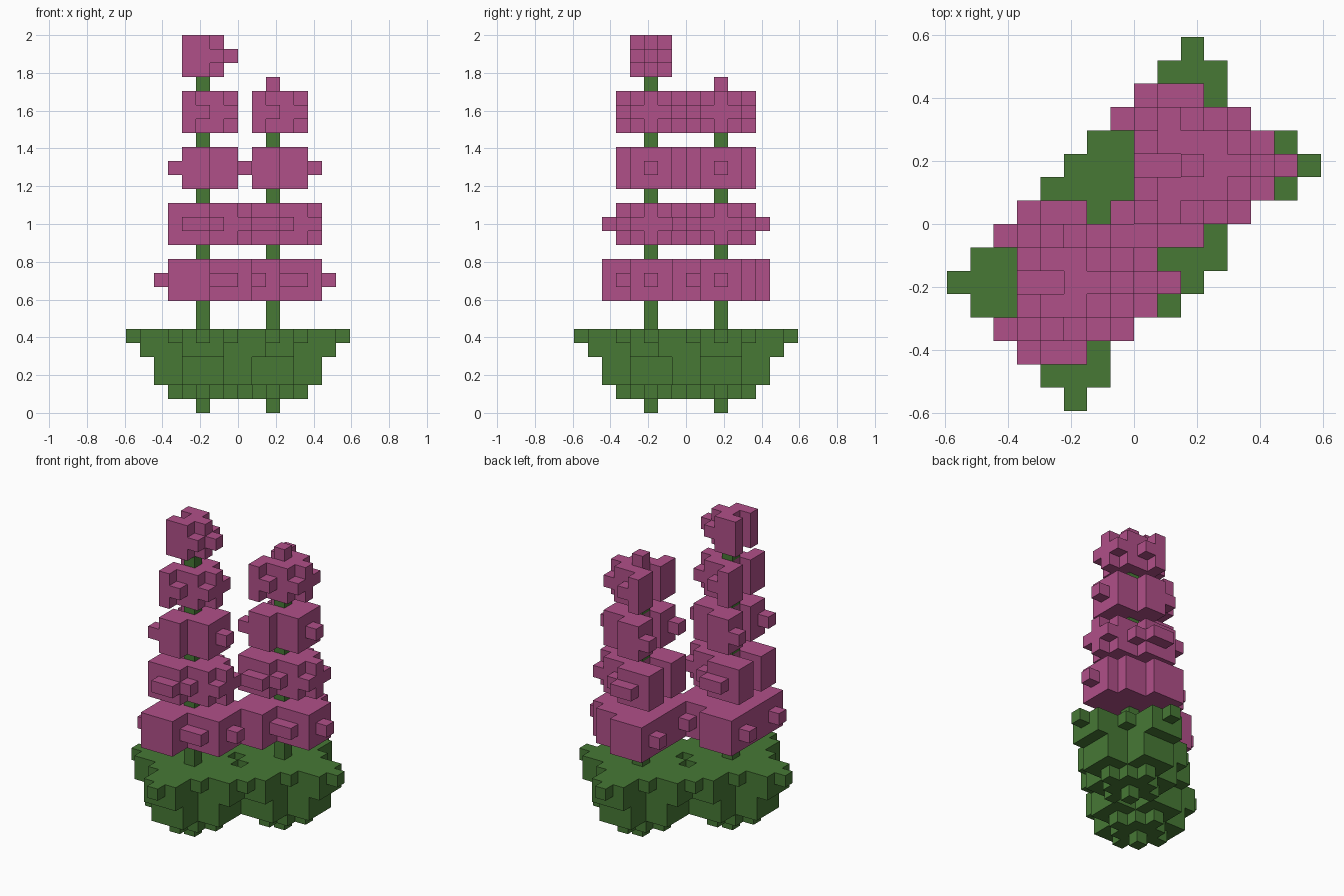
import bpy, bmesh
from mathutils import Vector

cube = bpy.data.objects.get("Cube")
if cube:
    bpy.data.objects.remove(cube, do_unlink=True)

S = 2 / 27                      # edge of one block
TALL, SHORT = (5, 5), (10, 10)  # grid cell of each stem
PLANTS = (TALL, SHORT)


def material(name, rgb):
    mat = bpy.data.materials.new(name)
    mat.use_nodes = True
    mat.diffuse_color = (*rgb, 1)
    bsdf = next(n for n in mat.node_tree.nodes if n.type == 'BSDF_PRINCIPLED')
    bsdf.inputs["Base Color"].default_value = (*rgb, 1)
    bsdf.inputs["Roughness"].default_value = 0.9
    return mat


GREEN = material("leaf green", (0.063, 0.19, 0.036))
PINK = material("blossom pink", (0.434, 0.08, 0.25))


def box(x, y, z):
    """All cells in three inclusive ranges."""
    return {(i, j, k) for i in range(x[0], x[1] + 1)
            for j in range(y[0], y[1] + 1) for k in range(z[0], z[1] + 1)}


def mirror_y(cells):
    return cells | {(i, -j, k) for i, j, k in cells}


def four_way(cells):
    cells = mirror_y(cells)
    cells = cells | {(-i, j, k) for i, j, k in cells}
    return cells | {(j, i, k) for i, j, k in cells}


def place(cells, plants=PLANTS, lift=0):
    return {(i + px, j + py, k + lift) for px, py in plants for i, j, k in cells}


def build(name, cells, mat):
    """Make the outer skin of a set of block cells."""
    bm = bmesh.new()
    verts = {}

    def corner(p):
        if p not in verts:
            verts[p] = bm.verts.new(((p[0] - 8) * S, (p[1] - 8) * S, p[2] * S))
        return verts[p]

    for c in sorted(cells):
        for axis in range(3):
            u, v = (axis + 1) % 3, (axis + 2) % 3
            for side in (0, 1):
                n = list(c)
                n[axis] += 2 * side - 1
                if tuple(n) in cells:
                    continue
                ring = []
                for a, b in ((0, 0), (1, 0), (1, 1), (0, 1)):
                    p = list(c)
                    p[axis] += side
                    p[u] += a
                    p[v] += b
                    ring.append(corner(tuple(p)))
                bm.faces.new(ring if side else ring[::-1])
    bmesh.ops.dissolve_limit(bm, angle_limit=0.01, verts=bm.verts[:], edges=bm.edges[:])
    mesh = bpy.data.meshes.new(name)
    bm.to_mesh(mesh)
    bm.free()
    mesh.materials.append(mat)
    obj = bpy.data.objects.new(name, mesh)
    bpy.context.collection.objects.link(obj)
    return obj


# Leafy base: flaring cross shapes with pointed tips
leaves = {(0, 0, 0)}
leaves |= {c for c in box((-2, 2), (-2, 2), (1, 1)) if abs(c[0]) + abs(c[1]) < 3}
leaves |= four_way(box((-3, 3), (-1, 1), (2, 3)) | box((-4, 4), (-1, 1), (4, 5))
                   | {(5, 0, 5), (2, 2, 5)})
build("leaf_base", place(leaves), GREEN)

# Stems showing between the blossoms
for name, plant, top in (("tall_stem", TALL, 23), ("short_stem", SHORT, 19)):
    gaps = {(0, 0, k) for k in (6, 7, 11, 15, 19, 23) if k <= top}
    build(name, place(gaps, (plant,)), GREEN)

FULL, MID = (0, 2), (1, 1)

# Widest blossom: thick lobes with small side buds
tier_1 = mirror_y(box((-2, 0), (-3, -2), FULL) | box((-2, 3), (-1, 0), FULL)
                  | box((-3, -3), (-2, -2), MID) | box((1, 2), (-2, -2), MID)
                  | box((4, 4), (0, 0), MID))
tier_1 |= box((1, 2), (2, 2), FULL)

# Second blossom: long front and back buds, notched on one side
tier_2 = mirror_y(box((-2, 0), (-2, -1), FULL) | box((0, 2), (-1, 0), FULL)
                  | box((-1, 0), (-3, -3), MID) | box((1, 1), (-2, -2), MID)
                  | box((3, 3), (0, 0), FULL) | box((3, 3), (-1, -1), MID))

# Third blossom
tier_3 = mirror_y(box((-1, 0), (-2, -1), FULL) | box((0, 2), (-1, 0), FULL)
                  | box((-2, -2), (-2, -2), MID) | box((3, 3), (0, 0), MID))

# Fourth blossom
tier_4 = mirror_y(box((-1, -1), (-2, -1), FULL) | box((0, 1), (-1, 0), FULL)
                  | box((0, 0), (-2, -2), MID) | box((2, 2), (0, 0), FULL)
                  | box((2, 2), (-1, -1), MID))

# Small crown blossom on the tall stem
crown = mirror_y(box((-1, 0), (-1, -1), FULL) | box((0, 1), (0, 0), FULL)
                 | box((1, 1), (-1, -1), MID) | box((2, 2), (0, 0), MID))

for n, tier in enumerate((tier_1, tier_2, tier_3, tier_4)):
    build(f"blossom_tier_{n + 1}", place(tier, lift=8 + 4 * n), PINK)
build("blossom_crown", place(crown, (TALL,), 24), PINK)
build("top_bud", place({(0, 0, 23)}, (SHORT,)), PINK)
